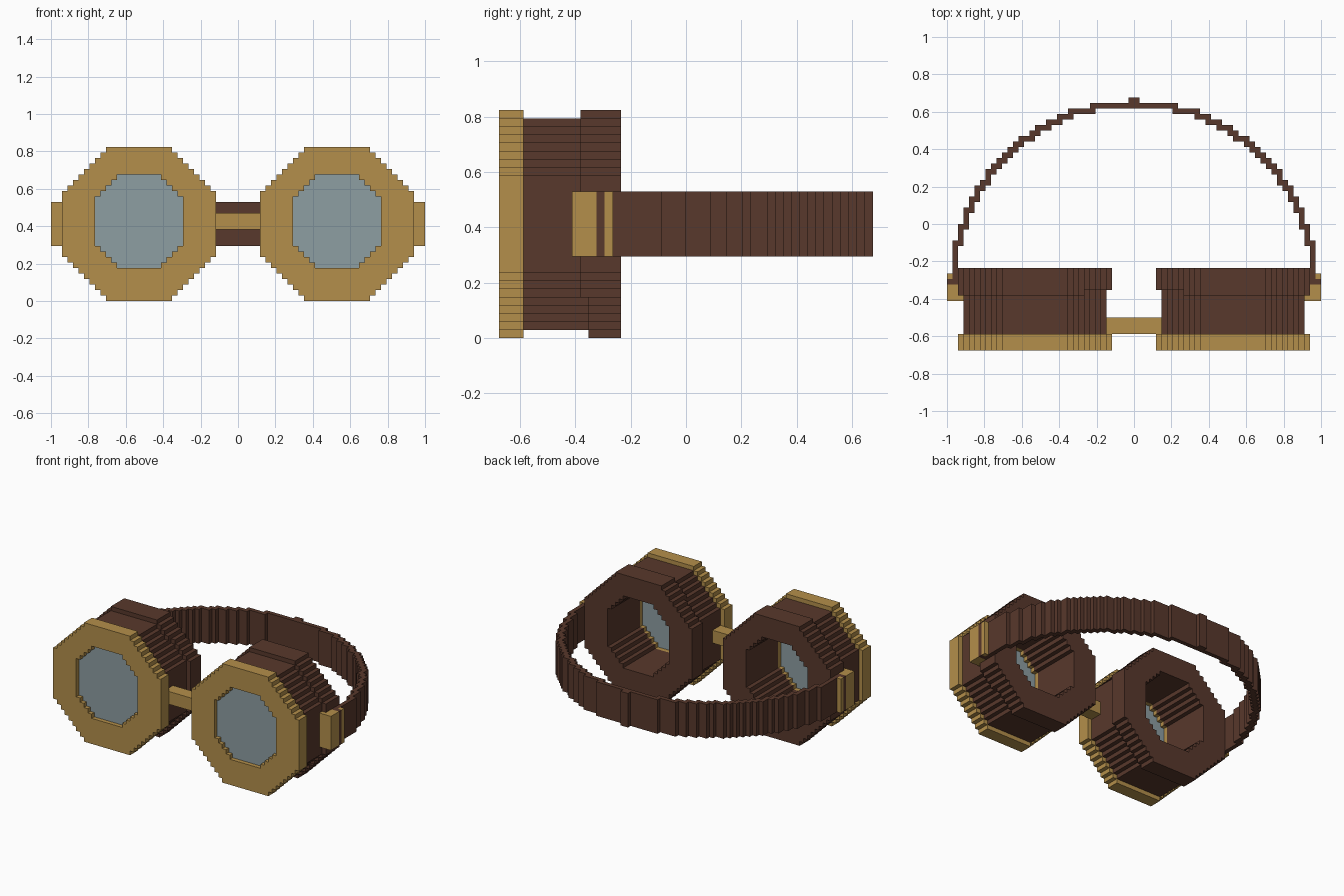
import bpy, bmesh, math

if "Cube" in bpy.data.objects:
    bpy.data.objects.remove(bpy.data.objects["Cube"], do_unlink=True)

U = 1 / 34            # size of one block
CX, CZ = 18, 14       # eyepiece centre in blocks


def material(name, rgb):
    m = bpy.data.materials.new(name)
    m.use_nodes = True
    m.diffuse_color = (*rgb, 1)
    bsdf = next(n for n in m.node_tree.nodes if n.type == 'BSDF_PRINCIPLED')
    bsdf.inputs["Base Color"].default_value = (*rgb, 1)
    return m


BRASS = material("brass", (0.456, 0.275, 0.070))
LEATHER = material("brown leather", (0.098, 0.040, 0.025))
GLASS = material("grey blue glass", (0.270, 0.342, 0.361))


def slab(name, cells, lo, hi, axis, mat):
    """Extrude a set of square cells from lo to hi along the Y or Z axis."""
    def place(a, b):
        return (a * U, lo * U, b * U) if axis == 'Y' else (a * U, b * U, lo * U)
    bm = bmesh.new()
    for a, b in sorted(cells):
        corners = ((a, b), (a + 1, b), (a + 1, b + 1), (a, b + 1))
        bm.faces.new([bm.verts.new(place(*c)) for c in corners])
    bmesh.ops.remove_doubles(bm, verts=bm.verts, dist=U / 100)
    out = bmesh.ops.extrude_face_region(bm, geom=bm.faces[:])
    d = (hi - lo) * U
    moved = [v for v in out["geom"] if isinstance(v, bmesh.types.BMVert)]
    bmesh.ops.translate(bm, verts=moved, vec=(0, d, 0) if axis == 'Y' else (0, 0, d))
    bmesh.ops.recalc_face_normals(bm, faces=bm.faces)
    me = bpy.data.meshes.new(name)
    bm.to_mesh(me)
    bm.free()
    me.materials.append(mat)
    ob = bpy.data.objects.new(name, me)
    bpy.context.collection.objects.link(ob)
    return ob


def box(name, x0, x1, y0, y1, z0, z1, mat):
    cells = {(x, y) for x in range(x0, x1) for y in range(y0, y1)}
    return slab(name, cells, z0, z1, 'Z', mat)


def octagon(r, cut, up=0):
    """Stepped octagon of half width r; up adds rows at the top."""
    cells = set()
    for i in range(-r, r):
        for j in range(-r, r + up):
            k = j if j < 0 else max(j - up, 0)
            if abs(i + .5) + abs(k + .5) <= cut:
                cells.add((i, j))
    return cells


outer = octagon(14, 19)
body = octagon(13, 18)
hole = octagon(8, 11, up=1)

for side, label in ((1, "left"), (-1, "right")):
    def at_eye(cells):
        placed = {(i + CX, j + CZ) for i, j in cells}
        return placed if side > 0 else {(-i - 1, j) for i, j in placed}

    # eyepiece: brass rim, glass, leather tube and rear flange
    slab(label + "_rim", at_eye(outer - hole), -23, -20, 'Y', BRASS)
    slab(label + "_lens", at_eye(hole), -22, -21, 'Y', GLASS)
    slab(label + "_tube", at_eye(body - hole), -20, -12, 'Y', LEATHER)
    slab(label + "_flange", at_eye(outer - hole), -12, -8, 'Y', LEATHER)
    lip = {(i, j) for i, j in outer - body if i + j > 0}
    slab(label + "_flange_lip", at_eye(lip), -13, -12, 'Y', LEATHER)

    # strap buckle
    def side_box(name, a, b, y0, y1, mat):
        x0, x1 = (a, b) if side > 0 else (-b, -a)
        box(label + name, x0, x1, y0, y1, 10, 18, mat)
    side_box("_buckle", 31, 34, -14, -11, BRASS)
    side_box("_strap_end", 31, 34, -11, -10, LEATHER)
    side_box("_buckle_bar", 33, 34, -10, -9, BRASS)

# nose bridge
box("nose_bridge", -5, 5, -20, -17, 13, 16, BRASS)

# head strap along a stepped half circle
half = set()
for n in range(3000):
    t = math.pi / 2 * n / 3000
    half.add((math.floor(32.8 * math.cos(t)), math.floor(32.7 * math.sin(t) - 10.75)))
strap = half | {(-i - 1, j) for i, j in half}
slab("head_strap", strap | {(-1, 22), (0, 22)}, 10, 18, 'Z', LEATHER)
